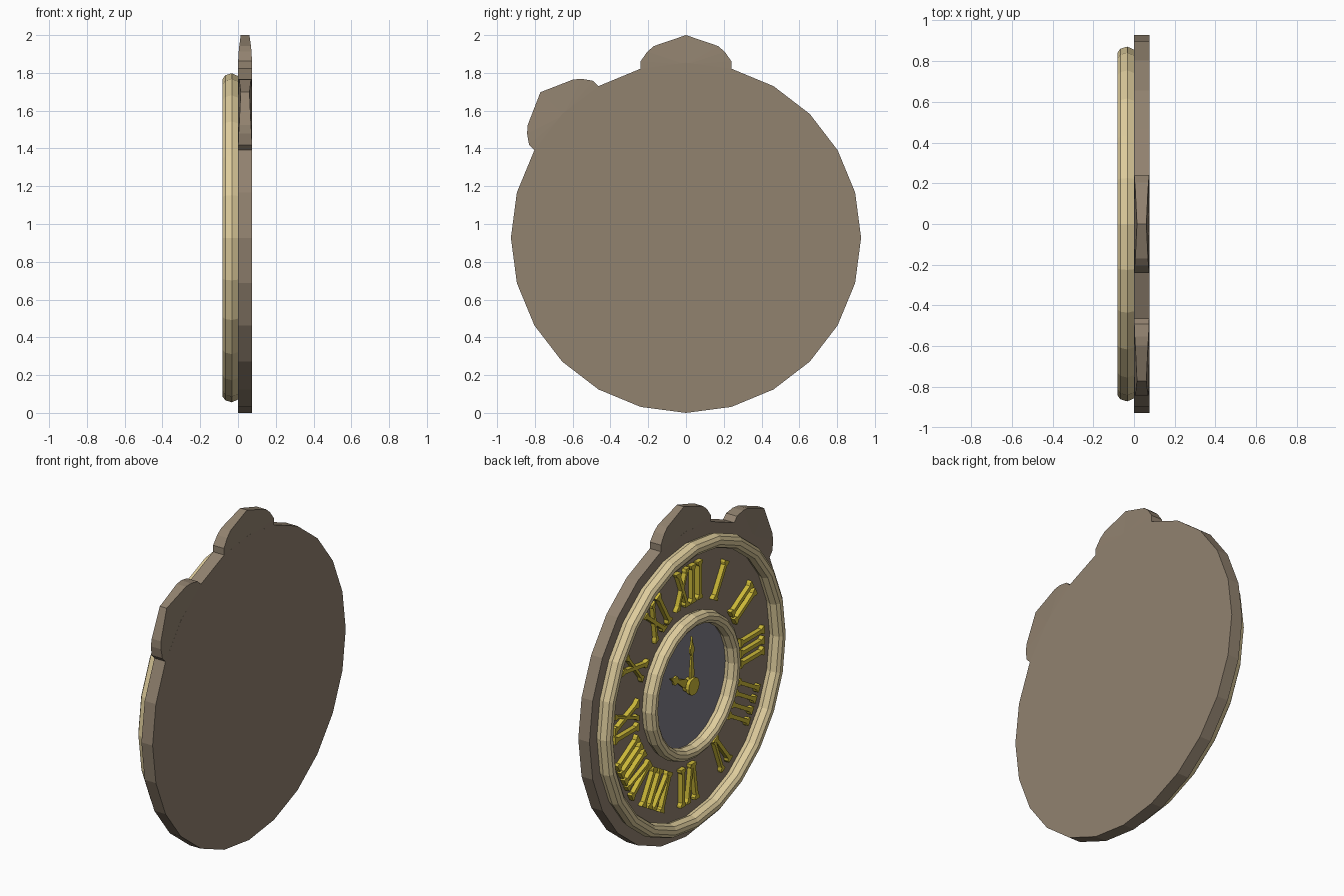
import bpy, bmesh, math
from math import sin, cos, pi, radians

if "Cube" in bpy.data.objects:
    bpy.data.objects.remove(bpy.data.objects["Cube"])

R = 0.927          # board radius, also the height of its centre
SEG = 24


def mat(name, col):
    m = bpy.data.materials.new(name)
    m.diffuse_color = (*col, 1)
    m.use_nodes = True
    m.node_tree.nodes["Principled BSDF"].inputs["Base Color"].default_value = m.diffuse_color
    return m


BROWN = mat("brown_wood", (0.284, 0.223, 0.159))
CREAM = mat("cream_gold", (0.73, 0.604, 0.333))
GOLD = mat("dark_gold", (0.60, 0.48, 0.04))
GREY = mat("slate_grey", (0.223, 0.212, 0.254))


def P(a, b, d):
    """face coordinates: a right, b up, d towards the viewer (-x)"""
    return (-d, -a, b + R)


def finish(bm, name, m):
    bmesh.ops.recalc_face_normals(bm, faces=bm.faces)
    me = bpy.data.meshes.new(name)
    bm.to_mesh(me)
    bm.free()
    me.materials.append(m)
    ob = bpy.data.objects.new(name, me)
    bpy.context.collection.objects.link(ob)
    return ob


def prism(bm, pts, d0, d1):
    """extruded outline between two depths"""
    lo = [bm.verts.new(P(a, b, d0)) for a, b in pts]
    hi = [bm.verts.new(P(a, b, d1)) for a, b in pts]
    n = len(pts)
    bm.faces.new(lo[::-1])
    bm.faces.new(hi)
    for i in range(n):
        j = (i + 1) % n
        bm.faces.new((lo[i], lo[j], hi[j], hi[i]))


def circle(r, n=SEG):
    return [(r * sin(2 * pi * i / n), r * cos(2 * pi * i / n)) for i in range(n)]


# Round back board
bm = bmesh.new()
prism(bm, circle(R), -0.075, 0)
finish(bm, "back_board", BROWN)


# Scalloped lobes growing out of the board edge, thinner at the peak
def lobe(name, ang, peak):
    half = [(0.24, R * cos(radians(15)), 0.0375), (0.24, 0.935, 0.0365),
            (0.205, 0.985, 0.034), (0.17, 1.015, 0.031)]
    rim = half + [(0, peak, 0.023)] + [(-a, b, t) for a, b, t in half[::-1]]
    bm = bmesh.new()

    def v(a, b, d):
        return bm.verts.new(P(a * cos(ang) + b * sin(ang),
                              b * cos(ang) - a * sin(ang), d - 0.0375))
    front = [v(a, b, t) for a, b, t in rim]
    back = [v(a, b, -t) for a, b, t in rim]
    cf, cb = v(0, R - 0.01, 0.0375), v(0, R - 0.01, -0.0375)
    for i in range(len(rim) - 1):
        bm.faces.new((front[i], front[i + 1], cf))
        bm.faces.new((back[i + 1], back[i], cb))
        bm.faces.new((front[i], back[i], back[i + 1], front[i + 1]))
    bm.faces.new((front[0], cf, cb, back[0]))
    bm.faces.new((front[-1], back[-1], cb, cf))
    finish(bm, name, BROWN)


lobe("top_lobe", 0, 2 - R)
lobe("side_lobe", radians(45), 1.09)


# Raised rounded rings
def ring(name, r, w):
    prof = [(r + w * k, d) for k, d in
            [(0.65, 0), (1, 0.033), (0.75, 0.067), (0.3, 0.081),
             (-0.3, 0.081), (-0.75, 0.067), (-1, 0.033), (-0.65, 0)]]
    bm = bmesh.new()
    loops = []
    for i in range(SEG):
        t = 2 * pi * i / SEG
        loops.append([bm.verts.new(P(q * sin(t), q * cos(t), d)) for q, d in prof])
    n = len(prof)
    for i in range(SEG):
        A, B = loops[i], loops[(i + 1) % SEG]
        for k in range(n):
            m = (k + 1) % n
            bm.faces.new((A[k], A[m], B[m], B[k]))
    finish(bm, name, CREAM)


ring("outer_ring", 0.829, 0.042)
ring("inner_ring", 0.397, 0.038)

# Grey centre plate
bm = bmesh.new()
prism(bm, circle(0.385), -0.003, 0.005)
finish(bm, "centre_plate", GREY)

# Hour marks: flared strokes laid out radially
R0, R1 = 0.487, 0.717


def stroke(bm, t, s0, s1, w, d):
    """stroke from the inner end (offset s0) to the outer end (offset s1)"""
    L = R1 - R0
    side = [(0, 2.0), (0.06, 1.9), (0.12, 1), (0.88, 1), (0.94, 1.9), (1, 2.0)]
    loc = [(s0 + (s1 - s0) * f + w * k, R0 + L * f) for f, k in side]
    loc += [(s0 + (s1 - s0) * f - w * k, R0 + L * f) for f, k in side[::-1]]
    prism(bm, [(r * sin(t) + s * cos(t), r * cos(t) - s * sin(t)) for s, r in loc],
          -0.002, d)


WIDTH = {"I": 0.064, "V": 0.125, "X": 0.135}
MARKS = ["XII", "I", "II", "III", "IIII", "V", "VI", "VII", "VIII", "IX", "X", "XI"]
for h, mark in enumerate(MARKS):
    bm = bmesh.new()
    t = h * pi / 6
    s = -sum(WIDTH[c] for c in mark) / 2
    for c in mark:
        w = WIDTH[c]
        m, e = s + w / 2, w / 2 - 0.022
        if c == "I":
            stroke(bm, t, m, m, 0.012, 0.028)
        elif c == "V":
            stroke(bm, t, m - 0.006, m - e, 0.012, 0.028)
            stroke(bm, t, m + 0.006, m + e, 0.009, 0.027)
        else:
            stroke(bm, t, m + e, m - e, 0.012, 0.028)
            stroke(bm, t, m - e, m + e, 0.009, 0.027)
        s += w
    finish(bm, "hour_mark_%d" % (h or 12), GOLD)


# Hands with a spade-like swelling near the tip
def hand(name, ang, length, w, d0):
    side = [(0, 0.9), (0.3, 1.0), (0.62, 0.4), (0.68, 1.0), (0.76, 1.1), (0.84, 0.45)]
    loc = [(w * k, length * f) for f, k in side] + [(0, length)]
    loc += [(-a, b) for a, b in loc[-2::-1]]
    bm = bmesh.new()
    prism(bm, [(b * sin(ang) + a * cos(ang), b * cos(ang) - a * sin(ang))
               for a, b in loc], d0, d0 + 0.012)
    finish(bm, name, GOLD)


hand("minute_hand", 0, 0.30, 0.017, 0.032)
hand("hour_hand", radians(-60), 0.215, 0.024, 0.018)

# Hub
bm = bmesh.new()
prism(bm, circle(0.042, 12), 0.004, 0.034)
prism(bm, circle(0.052, 12), 0.034, 0.055)
finish(bm, "hub", GOLD)
